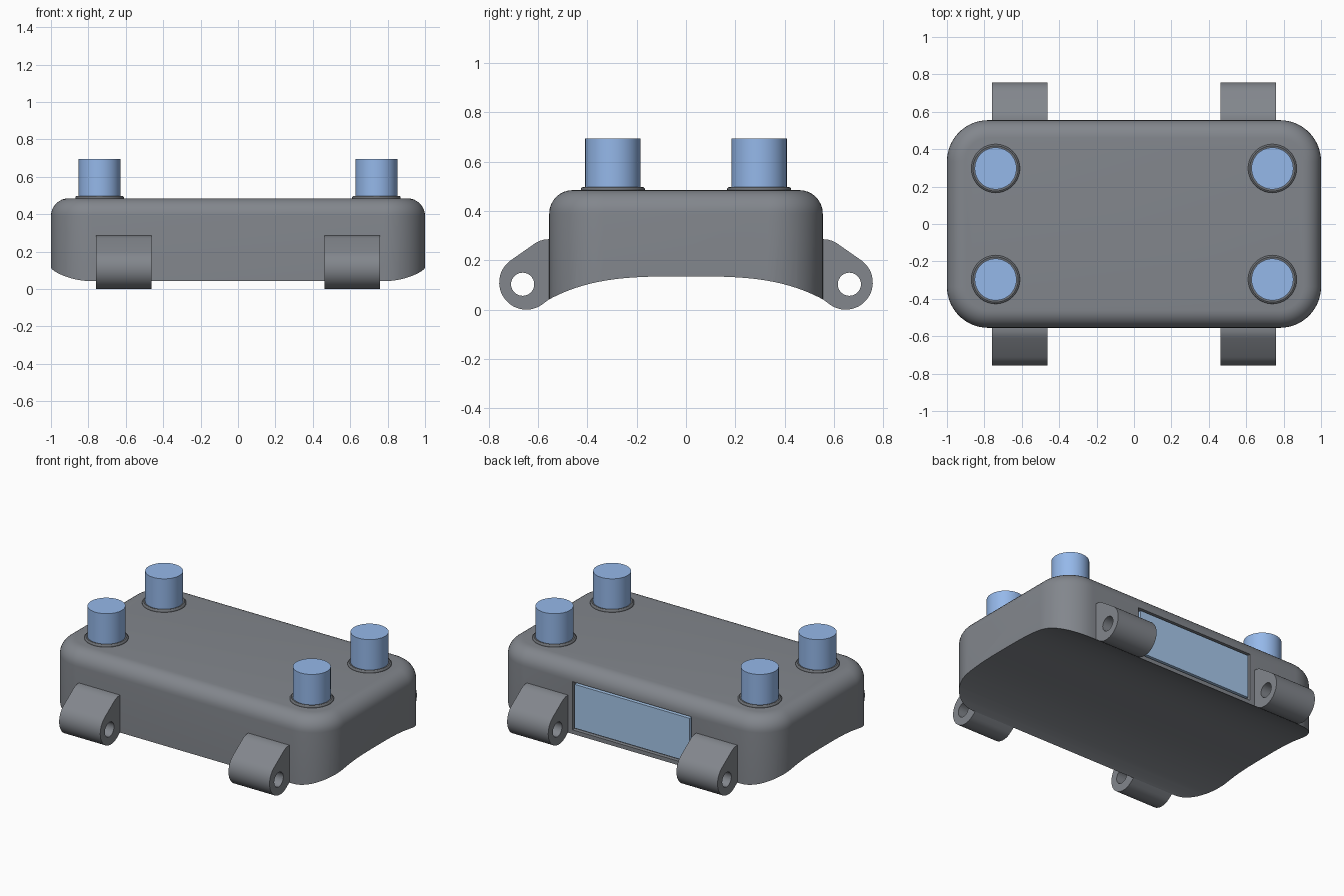
import bpy, bmesh
from math import sin, cos, pi, radians

if "Cube" in bpy.data.objects:
    bpy.data.objects.remove(bpy.data.objects["Cube"])

HX, HY, TOP = 1.0, 0.555, 0.485


def material(name, rgb):
    m = bpy.data.materials.new(name)
    m.diffuse_color = (*rgb, 1)
    m.use_nodes = True
    m.node_tree.nodes["Principled BSDF"].inputs["Base Color"].default_value = m.diffuse_color
    return m


grey = material("dark_grey", (0.225, 0.24, 0.265))
dark = material("collar_grey", (0.15, 0.16, 0.175))
blue = material("blue", (0.30, 0.48, 0.82))
pane = material("pale_blue", (0.387, 0.575, 0.83))


def finish(name, bm, mat):
    bmesh.ops.recalc_face_normals(bm, faces=bm.faces)
    me = bpy.data.meshes.new(name)
    bm.to_mesh(me)
    bm.free()
    ob = bpy.data.objects.new(name, me)
    bpy.context.collection.objects.link(ob)
    me.materials.append(mat)
    return ob


def select(ob):
    bpy.ops.object.select_all(action='DESELECT')
    ob.select_set(True)
    bpy.context.view_layer.objects.active = ob


def smooth(ob):
    select(ob)
    bpy.ops.object.shade_smooth_by_angle(angle=radians(30))


def loft(name, rings, mat=grey):
    """Skin equal-length closed rings and cap both ends."""
    bm = bmesh.new()
    vs = [[bm.verts.new(p) for p in r] for r in rings]
    n = len(vs[0])
    for a, b in zip(vs, vs[1:]):
        for i in range(n):
            bm.faces.new((a[i], a[(i + 1) % n], b[(i + 1) % n], b[i]))
    bm.faces.new(vs[0])
    bm.faces.new(vs[-1])
    return finish(name, bm, mat)


def extrude_x(name, profile, x0, x1):
    return loft(name, [[(x, y, z) for y, z in profile] for x in (x0, x1)])


def box(name, x0, x1, y0, y1, z0, z1, mat=grey):
    return loft(name, [[(x0, y0, z), (x1, y0, z), (x1, y1, z), (x0, y1, z)] for z in (z0, z1)], mat)


def circle(cx, cy, r, n=48):
    return [(cx + r * cos(2 * pi * i / n), cy + r * sin(2 * pi * i / n)) for i in range(n)]


def cut(ob, cutter):
    cutter.hide_render = True
    m = ob.modifiers.new("cut", 'BOOLEAN')
    m.operation, m.solver, m.object = 'DIFFERENCE', 'EXACT', cutter
    select(ob)
    bpy.ops.object.modifier_apply(modifier=m.name)
    bpy.data.objects.remove(cutter)


def rounded_rect(inset, z, r=0.22, n=14):
    pts = []
    for k, (sx, sy) in enumerate(((1, 1), (-1, 1), (-1, -1), (1, -1))):
        for i in range(n + 1):
            a = (k + i / n) * pi / 2
            pts.append((sx * (HX - r) + (r - inset) * cos(a),
                        sy * (HY - r) + (r - inset) * sin(a), z))
    return pts


# housing with rounded corners and a filleted top edge
F = 0.095
rings = [rounded_rect(0, -0.05)]
for i in range(9):
    a = i / 8 * pi / 2
    rings.append(rounded_rect(F * (1 - cos(a)), TOP - F + F * sin(a)))
body = loft("housing", rings)

# arched underside
arch = []
for i in range(41):
    y = -0.6 + 1.2 * i / 40
    arch.append((y, 0.135 - 0.093 * (abs(y) / HY) ** 3.2))
cut(body, extrude_x("arch_cutter", arch + [(0.6, -0.3), (-0.6, -0.3)], -1.2, 1.2))

# recess for the back panel
cut(body, box("recess_cutter", -0.43, 0.43, HY - 0.025, 0.7, 0.068, 0.382))
smooth(body)
box("back_panel", -0.414, 0.414, HY - 0.04, HY - 0.001, 0.083, 0.368, pane)

# hinge lugs with pin holes
lug = [(0.52, 0.285), (0.555, 0.286), (0.577, 0.284), (0.594, 0.279), (0.61, 0.271)]
for i in range(29):
    a = radians(55 - 180 * i / 28)
    lug.append((0.648 + 0.11 * cos(a), 0.11 + 0.11 * sin(a)))
lug += [(0.553, 0.044), (0.52, 0.072)]
for sy, side in ((-1, "front"), (1, "back")):
    for sx, hand in ((-1, "left"), (1, "right")):
        x0, x1 = sx * 0.61 - 0.148, sx * 0.61 + 0.148
        ob = extrude_x(f"{side}_{hand}_lug", [(sy * y, z) for y, z in lug], x0, x1)
        cut(ob, extrude_x("pin_cutter", circle(sy * 0.663, 0.103, 0.047, 32), x0 - 0.1, x1 + 0.1))
        smooth(ob)

        # corner post and its collar
        px, py = sx * 0.74, sy * 0.297
        for name, steps, mat in (
                ("post", ((0.112, 0.46), (0.112, 0.695)), blue),
                ("collar", ((0.13, 0.47), (0.13, 0.490), (0.127, 0.495), (0.121, 0.498), (0.117, 0.497)), dark)):
            smooth(loft(f"{side}_{hand}_{name}",
                        [[(x, y, z) for x, y in circle(px, py, r)] for r, z in steps], mat))
